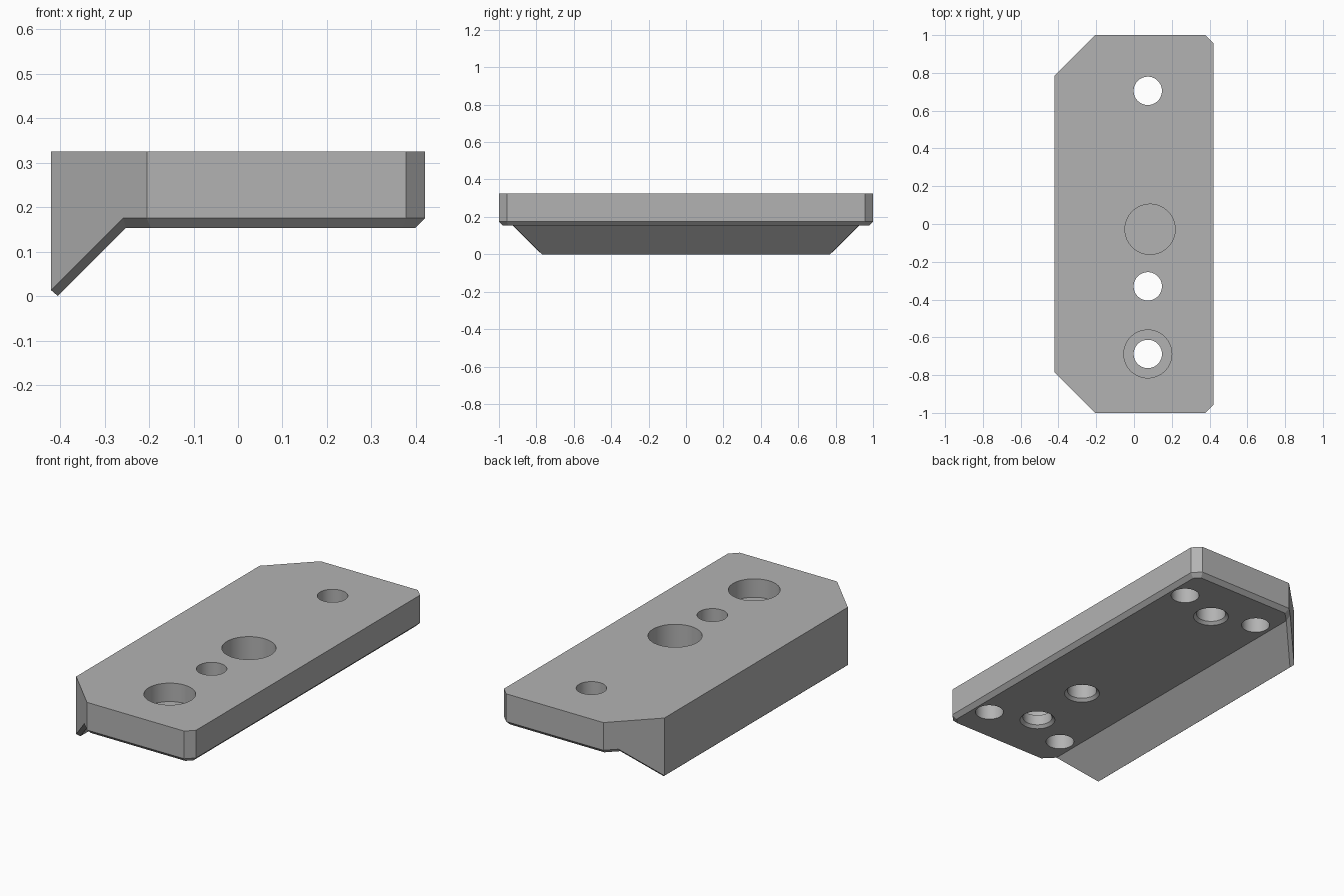
import bpy, bmesh, math

cube = bpy.data.objects.get("Cube")
if cube:
    bpy.data.objects.remove(cube, do_unlink=True)

TOP, BASE = 0.325, 0.153

grey = bpy.data.materials.new("plain_grey")
grey.use_nodes = True
colour = (0.45, 0.45, 0.45, 1)
grey.diffuse_color = colour
grey.node_tree.nodes["Principled BSDF"].inputs["Base Color"].default_value = colour


def make_object(name, bm):
    bmesh.ops.recalc_face_normals(bm, faces=bm.faces)
    mesh = bpy.data.meshes.new(name)
    bm.to_mesh(mesh)
    bm.free()
    mesh.materials.append(grey)
    obj = bpy.data.objects.new(name, mesh)
    bpy.context.collection.objects.link(obj)
    return obj


def mirrored(half):
    """Complete a half outline across the y = 0 plane."""
    return half + [(x, -y, z) for x, y, z in reversed(half)]


# Plate body: wall outline, then the chamfered underside with its sloping lip
wall = mirrored([(-0.42, -0.785, 0.013), (-0.258, -0.947, 0.175),
                 (-0.205, -1, 0.175), (0.378, -1, 0.175), (0.42, -0.958, 0.175)])
under = mirrored([(-0.405, -0.769, 0), (-0.252, -0.922, BASE),
                  (-0.196, -0.978, BASE), (0.369, -0.978, BASE), (0.398, -0.949, BASE)])
bm = bmesh.new()
rings = [[bm.verts.new(p) for p in ring]
         for ring in ([(x, y, TOP) for x, y, z in wall], wall, under)]
count = len(wall)
for a, b in zip(rings, rings[1:]):
    for i in range(count):
        j = (i + 1) % count
        bm.faces.new((a[i], a[j], b[j], b[i]))
low = rings[2]
bm.faces.new(rings[0])
bm.faces.new(low[1:-1])
bm.faces.new((low[0], low[1], low[-2], low[-1]))
plate = make_object("mounting_plate", bm)


# Holes: each cutter is a turned profile of (radius, height) pairs
def cut_hole(x, y, profile, sides=64):
    bm = bmesh.new()
    loops = []
    for r, z in profile:
        loops.append([bm.verts.new((x + r * math.cos(t), y + r * math.sin(t), z))
                      for t in (math.tau * k / sides for k in range(sides))])
    for a, b in zip(loops, loops[1:]):
        for i in range(sides):
            j = (i + 1) % sides
            bm.faces.new((a[i], a[j], b[j], b[i]))
    bm.faces.new(loops[0])
    bm.faces.new(loops[-1])
    cutter = make_object("hole_cutter", bm)
    cutter.hide_render = True
    mod = plate.modifiers.new("hole", "BOOLEAN")
    mod.operation = "DIFFERENCE"
    mod.solver = "EXACT"
    mod.object = cutter
    bpy.context.view_layer.objects.active = plate
    bpy.ops.object.modifier_apply(modifier=mod.name)
    bpy.data.objects.remove(cutter, do_unlink=True)


R = 0.075
flare = [(0.11, BASE - 0.02), (R, BASE + 0.015)]     # chamfered lower mouth
through = flare + [(R, 0.4)]
counterbore = flare + [(R, 0.225), (0.127, 0.225), (0.127, 0.4)]
cut_hole(0.073, 0.705, through)
cut_hole(0.073, -0.33, through)
cut_hole(0.073, -0.688, counterbore)
cut_hole(0.085, -0.028, [(0.133, 0.172), (0.133, 0.4)])   # wide blind pocket
for x in (-0.16, 0.315):                                  # blind holes underneath
    for y in (-0.785, 0.785):
        cut_hole(x, y, [(0.072, 0.1), (0.072, 0.265)])

# Smooth hole walls, crisp edges
bpy.ops.object.select_all(action="DESELECT")
plate.select_set(True)
bpy.context.view_layer.objects.active = plate
bpy.ops.object.shade_smooth_by_angle(angle=math.radians(20))
